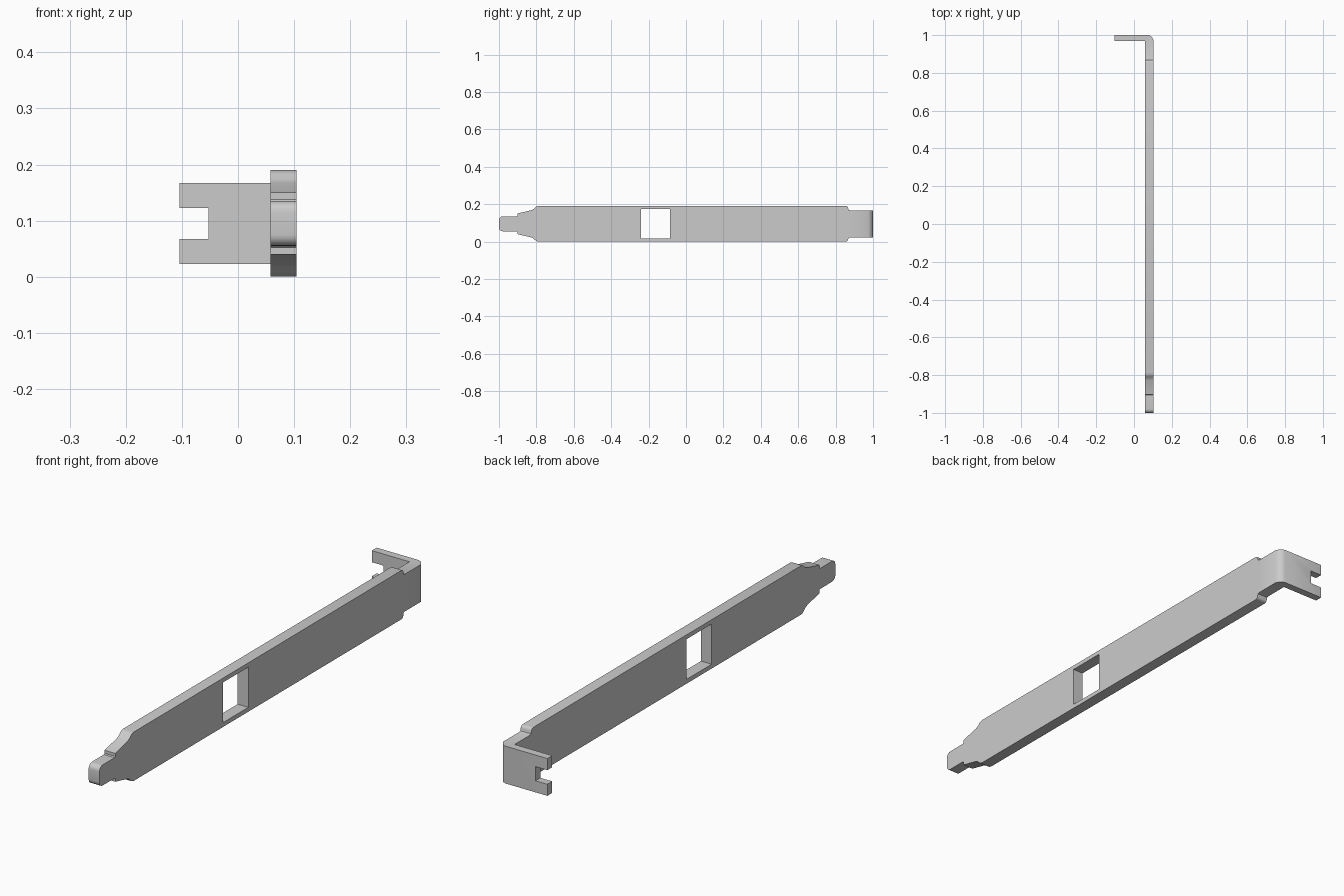
import bpy, bmesh, math
from mathutils import Vector

if "Cube" in bpy.data.objects:
    bpy.data.objects.remove(bpy.data.objects["Cube"])

MID = 0.095  # mid height of the strip


def prism(name, points, axis, lo, hi):
    """Extrude a 2D outline along x (outline is y,z) or z (outline is x,y)."""
    def place(p, d):
        return (d, p[0], p[1]) if axis == 'x' else (p[0], p[1], d)
    bm = bmesh.new()
    face = bm.faces.new([bm.verts.new(place(p, lo)) for p in points])
    new = bmesh.ops.extrude_face_region(bm, geom=[face])['geom']
    shift = Vector(place((0, 0), hi - lo))
    bmesh.ops.translate(bm, verts=[v for v in new if isinstance(v, bmesh.types.BMVert)], vec=shift)
    bmesh.ops.recalc_face_normals(bm, faces=bm.faces)
    mesh = bpy.data.meshes.new(name)
    bm.to_mesh(mesh)
    bm.free()
    ob = bpy.data.objects.new(name, mesh)
    bpy.context.collection.objects.link(ob)
    return ob


def rect(a0, a1, b0, b1):
    return [(a0, b0), (a1, b0), (a1, b1), (a0, b1)]


def combine(target, cutter, operation):
    bpy.context.view_layer.objects.active = target
    mod = target.modifiers.new('cut', 'BOOLEAN')
    mod.operation, mod.solver, mod.object = operation, 'EXACT', cutter
    bpy.ops.object.modifier_apply(modifier=mod.name)
    bpy.data.objects.remove(cutter)


def arc(cy, cw, r, a0, a1, n=5):
    return [(cy + r * math.cos(math.radians(a0 + (a1 - a0) * i / n)),
             cw + r * math.sin(math.radians(a0 + (a1 - a0) * i / n))) for i in range(n + 1)]


# Bent sheet: long strip with a flange and a softened outer bend
bracket = prism('slot_bracket', [
    (0.058, -1.1), (0.104, -1.1), (0.104, 0.974), (0.098, 0.985), (0.09, 0.994),
    (0.078, 1.0), (-0.104, 1.0), (-0.104, 0.97), (0.058, 0.97)], 'z', -0.1, 0.3)

# Side outline as (y, half width): rounded tongue, step, taper, body, shoulder, flange
half = arc(-0.98, 0.02, 0.02, 180, 90) + [
    (-0.906, 0.04), (-0.902, 0.043), (-0.902, 0.055), (-0.826, 0.073), (-0.815, 0.079),
    (-0.807, 0.087), (-0.799, 0.0925), (-0.788, 0.095)]
half += arc(0.855, 0.083, 0.012, 90, 0, 4) + [(0.869, 0.075), (0.876, 0.0725), (1.1, 0.0725)]
outline = [(y, MID + w) for y, w in half] + [(y, MID - w) for y, w in reversed(half)]
combine(bracket, prism('outline_cutter', outline, 'x', -0.3, 0.3), 'INTERSECT')

# Rectangular window through the strip
combine(bracket, prism('window_cutter', rect(-0.24, -0.085, MID - 0.078, MID + 0.078),
                       'x', 0.0, 0.3), 'DIFFERENCE')

# Open screw notch in the flange
combine(bracket, prism('notch_cutter', rect(-0.2, -0.053, 0.9, 1.1),
                       'z', MID - 0.0275, MID + 0.0275), 'DIFFERENCE')

# Smooth the small curves, keep the sheet edges sharp
bpy.ops.object.select_all(action='DESELECT')
bracket.select_set(True)
bpy.context.view_layer.objects.active = bracket
bpy.ops.object.shade_smooth_by_angle(angle=math.radians(30))
